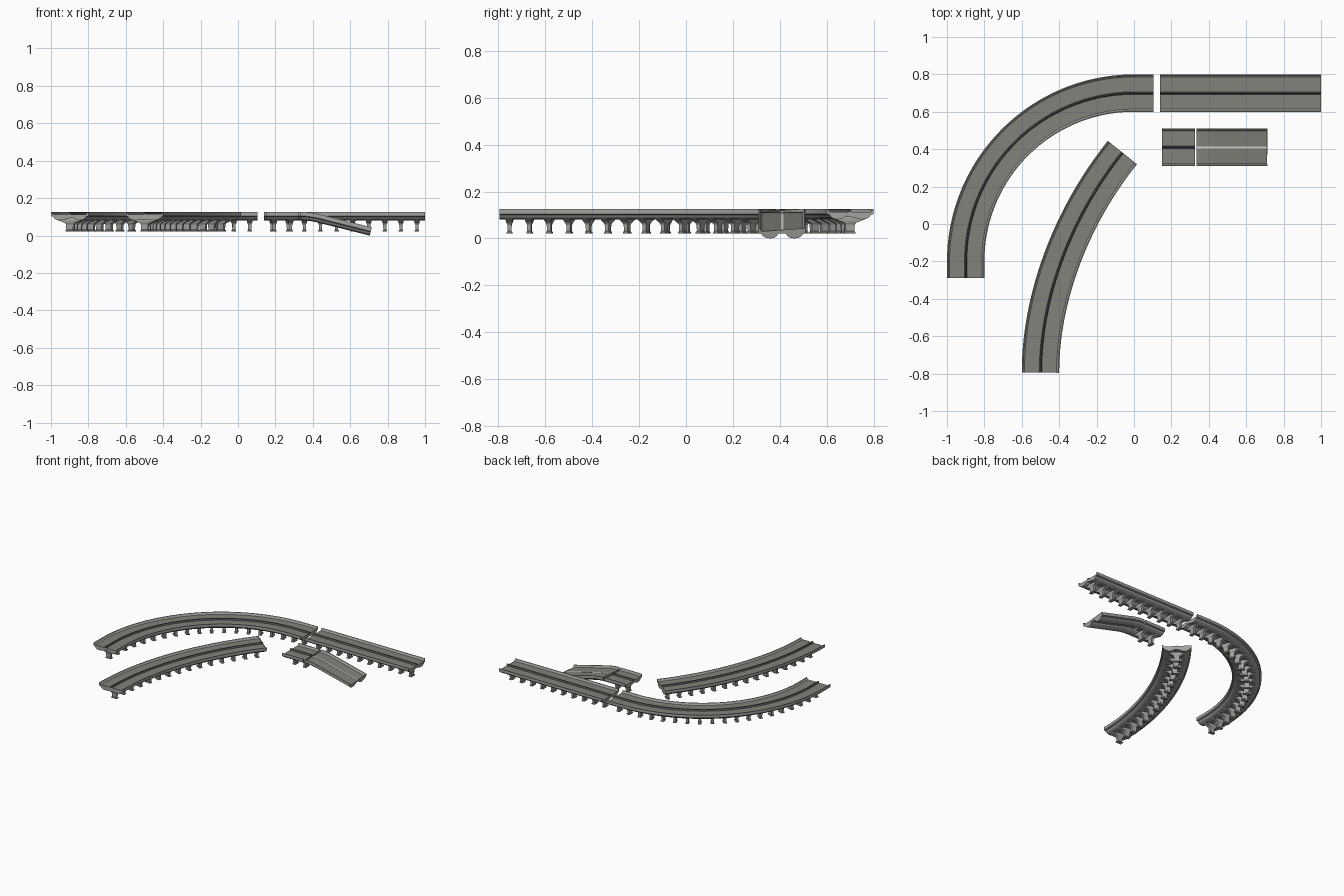
import bpy, bmesh, math
from mathutils import Vector

if "Cube" in bpy.data.objects:
    bpy.data.objects.remove(bpy.data.objects["Cube"])


def material(name, rgb):
    m = bpy.data.materials.new(name)
    m.diffuse_color = (*rgb, 1)
    m.use_nodes = True
    m.node_tree.nodes["Principled BSDF"].inputs["Base Color"].default_value = m.diffuse_color
    return m


CONCRETE = material("concrete grey", (0.36, 0.36, 0.34))
ROAD = material("asphalt grey", (0.225, 0.225, 0.20))
DARK = material("dark median grey", (0.10, 0.10, 0.10))
WHITE = material("lane paint", (0.68, 0.68, 0.64))
UP = Vector((0, 0, 1))
MODULE = 0.0855      # spacing of the pillars


def finish(name, bm, mats):
    bmesh.ops.recalc_face_normals(bm, faces=bm.faces)
    me = bpy.data.meshes.new(name)
    bm.to_mesh(me)
    bm.free()
    for m in mats:
        me.materials.append(m)
    ob = bpy.data.objects.new(name, me)
    bpy.context.collection.objects.link(ob)
    return ob


def stations(path, n):
    """Resample a dense polyline into n equal steps: (point, tangent, right, up)."""
    acc = [0]
    for a, b in zip(path, path[1:]):
        acc.append(acc[-1] + (b - a).length)
    out, i = [], 0
    for k in range(n + 1):
        s = acc[-1] * k / n
        while i < len(path) - 2 and acc[i + 1] < s:
            i += 1
        seg = path[i + 1] - path[i]
        t = seg.normalized()
        p = path[i] + t * (s - acc[i])
        right = t.cross(UP).normalized()
        out.append((p, t, right, right.cross(t)))
    return out, acc[-1]


def sweep(name, frames, profile, mats, rule=None):
    bm = bmesh.new()
    rings = [[bm.verts.new(p + r * x + u * z) for x, z in profile]
             for p, t, r, u in frames]
    n = len(profile)
    for a, b in zip(rings, rings[1:]):
        for j in range(n):
            k = (j + 1) % n
            f = bm.faces.new((a[j], a[k], b[k], b[j]))
            if rule:
                f.material_index = rule(profile[j], profile[k])
    caps = [bm.faces.new(rings[0]), bm.faces.new(rings[-1])]
    bmesh.ops.triangulate(bm, faces=caps)
    return finish(name, bm, mats)


def mirrored(half):
    """Mirror a half profile running from the outside to the centre."""
    return half + [(-x, z) for x, z in reversed(half) if x > 0]


# deck section, heights relative to the barrier top
TOP = [(0.1, 0), (0.095, 0), (0.09, -0.011), (0.086, -0.014)]
BOTTOM = [(0.1, -0.022), (0.088, -0.026), (0.081, -0.036), (0.068, -0.043),
          (0.05, -0.045), (0.034, -0.042), (0.022, -0.034), (0.016, -0.024)]
DECK = mirrored(TOP) + [(-x, z) for x, z in BOTTOM] + [(x, z) for x, z in reversed(BOTTOM)]
MEDIAN = mirrored([(0.007, -0.0145), (0.004, -0.009), (0.0028, -0.002)])

# pillar levels: (height, half width across, half width along)
PILLAR = [(0.092, 0.080, 0.011), (0.085, 0.074, 0.015), (0.076, 0.052, 0.015),
          (0.066, 0.026, 0.013), (0.058, 0.020, 0.009), (0.030, 0.018, 0.008),
          (0.026, 0.022, 0.012), (0.020, 0.022, 0.012)]


def is_road(a, b):
    return 1 if abs(a[1] + 0.014) < 1e-6 and abs(b[1] + 0.014) < 1e-6 else 0


def pillars(name, frames):
    bm = bmesh.new()
    for p, t, r, u in frames:
        base = Vector((p.x, p.y, 0))
        prev = None
        for z, w, d in PILLAR:
            ring = [bm.verts.new(base + r * (w * sx) + t * (d * sy) + UP * z)
                    for sx, sy in ((1, 1), (-1, 1), (-1, -1), (1, -1))]
            if prev:
                for j in range(4):
                    k = (j + 1) % 4
                    bm.faces.new((prev[j], prev[k], ring[k], ring[j]))
            else:
                bm.faces.new(ring)
            prev = ring
        bm.faces.new(prev)
    return finish(name, bm, [CONCRETE])


def elevated(name, path):
    path = [Vector((x, y, 0.125)) for x, y in path]
    count = round(stations(path, 1)[1] / MODULE)
    frames = stations(path, count * 2)[0]
    sweep(name + "_deck", frames, DECK, [CONCRETE, ROAD], is_road)
    sweep(name + "_median", frames, MEDIAN, [DARK])
    pillars(name + "_pillars", frames[1::2])


# straight and short sections
elevated("straight", [(0.14, 0.70), (1.0, 0.70)])
elevated("short", [(0.15, 0.41), (0.325, 0.41)])

# quarter turn with short straight leads
arc = [(-0.9 * math.cos(a), -0.2 + 0.9 * math.sin(a))
       for a in (math.pi / 2 * i / 120 for i in range(121))]
elevated("quarter_curve", [(-0.9, -0.29)] + arc + [(0.105, 0.70)])

# gentle curve
P = [Vector(p) for p in ((-0.5, -0.795), (-0.5, -0.38), (-0.325, 0.055), (-0.062, 0.382))]
bez = []
for i in range(121):
    s = i / 120
    q = (P[0] * (1 - s) ** 3 + P[1] * 3 * s * (1 - s) ** 2
         + P[2] * 3 * s * s * (1 - s) + P[3] * s ** 3)
    bez.append((q.x, q.y))
elevated("gentle_curve", bez)

# exit ramp: level start bending into a constant slope
ramp = []
for i in range(61):
    x = 0.38 * i / 60
    drop = 0.25 * x * x / 0.2 if x < 0.1 else 0.0125 + 0.25 * (x - 0.1)
    ramp.append(Vector((0.335 + x, 0.41, 0.125 - drop)))
frames = stations(ramp, 12)[0]
sweep("ramp_deck", frames, DECK, [CONCRETE, ROAD], is_road)
sweep("ramp_centre_line", frames,
      [(0.005, -0.0145), (0.005, -0.0125), (-0.005, -0.0125), (-0.005, -0.0145)], [WHITE])

# stand the lowest point on the ground
low = min(v.co.z for o in bpy.data.objects for v in o.data.vertices)
for o in bpy.data.objects:
    o.location.z -= low
